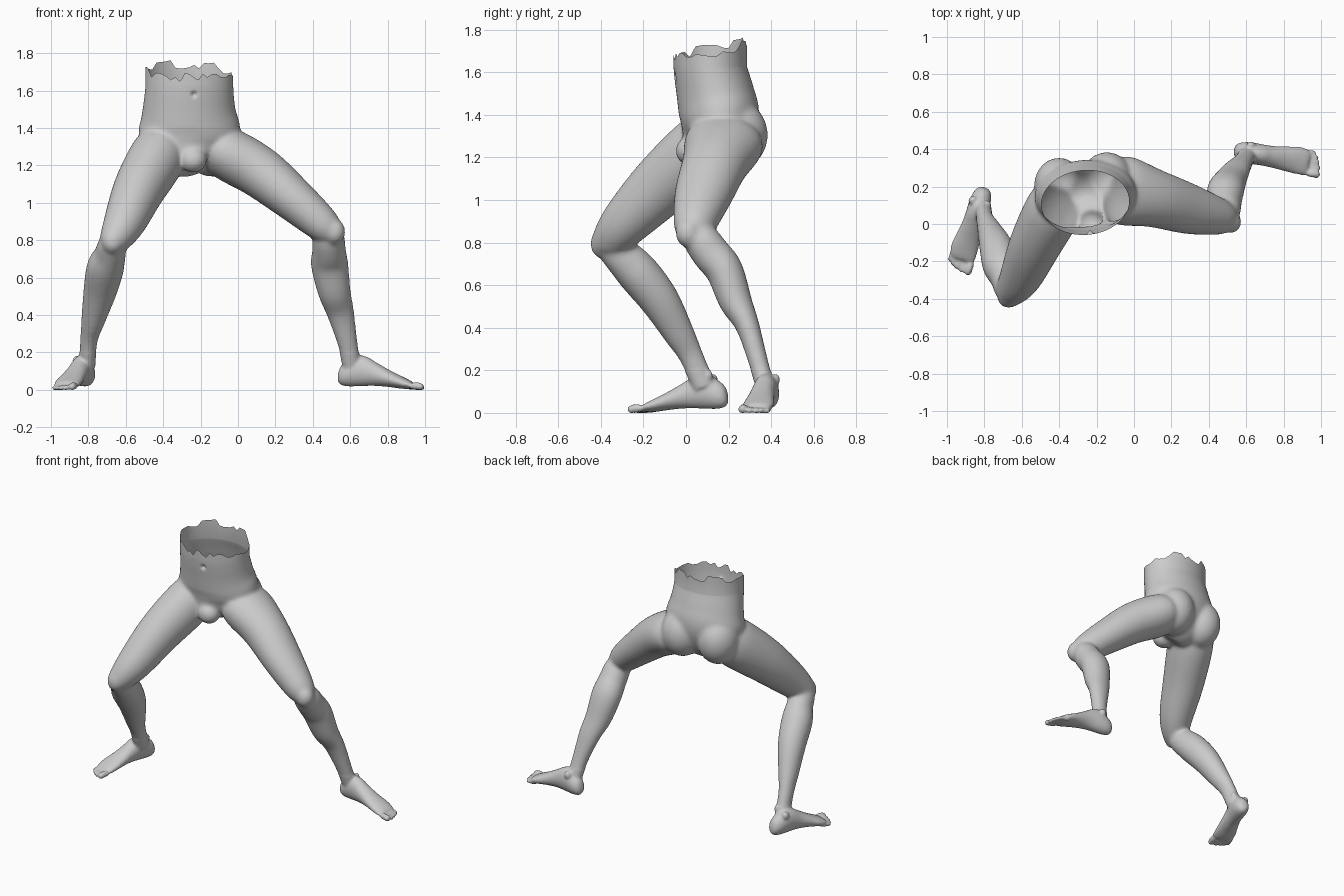
import bpy, bmesh, math, random
from mathutils import Vector, Matrix

if "Cube" in bpy.data.objects:
    bpy.data.objects.remove(bpy.data.objects["Cube"], do_unlink=True)

random.seed(4)
bm = bmesh.new()


def spline(keys, steps=6):
    """Catmull-Rom interpolation through tuples of any size."""
    pts = [keys[0]] + list(keys) + [keys[-1]]
    out = []
    for i in range(1, len(pts) - 2):
        p0, p1, p2, p3 = pts[i - 1:i + 3]
        for k in range(steps):
            t = k / steps
            out.append([0.5 * (2 * b + (c - a) * t + (2 * a - 5 * b + 4 * c - d) * t * t
                               + (3 * b - a - 3 * c + d) * t ** 3)
                        for a, b, c, d in zip(p0, p1, p2, p3)])
    return out + [list(keys[-1])]


def loft(keys, ref, sides=40, fixed=None):
    """Closed tube through (x, y, z, a, b) ellipses; a is measured along ref."""
    secs = spline(keys)
    rings = []
    for i, s in enumerate(secs):
        nxt, prv = secs[min(i + 1, len(secs) - 1)], secs[max(i - 1, 0)]
        tan = fixed or (Vector(nxt[:3]) - Vector(prv[:3])).normalized()
        side = (Vector(ref) - tan * tan.dot(Vector(ref))).normalized()
        up = tan.cross(side)
        rings.append([bm.verts.new(Vector(s[:3]) + side * s[3] * math.cos(w) + up * s[4] * math.sin(w))
                      for w in (2 * math.pi * k / sides for k in range(sides))])
    for r0, r1 in zip(rings, rings[1:]):
        for k in range(sides):
            j = (k + 1) % sides
            bm.faces.new((r0[k], r0[j], r1[j], r1[k]))
    bm.faces.new(rings[0][::-1])
    bm.faces.new(rings[-1])


def ball(c, r, matrix=Matrix()):
    m = Matrix.Translation(c) @ matrix @ Matrix.Diagonal((*r, 1))
    bmesh.ops.create_uvsphere(bm, u_segments=24, v_segments=16, radius=1, matrix=m)


# Abdomen and pelvis
loft([(-.26, .11, 1.85, .235, .17), (-.26, .11, 1.65, .235, .17), (-.262, .138, 1.5, .25, .182),
      (-.26, .155, 1.4, .272, .188), (-.265, .14, 1.3, .25, .165), (-.26, .11, 1.22, .16, .13),
      (-.25, .09, 1.18, .07, .07)], (1, .08, 0))
# Buttocks and pubic mound
ball((-.4, .205, 1.31), (.135, .15, .165))
ball((-.145, .235, 1.31), (.14, .15, .165))
ball((-.24, .02, 1.235), (.075, .07, .07))

# Left thigh and shin
loft([(-.14, .2, 1.32, .13, .1), (-.06, .18, 1.27, .185, .14), (.115, .135, 1.17, .155, .138),
      (.295, .08, 1.025, .135, .118), (.45, .04, .89, .1, .095), (.5, .03, .835, .07, .07)], (0, 1, 0))
loft([(.475, .04, .87, .06, .06), (.483, .07, .82, .085, .085), (.487, .12, .75, .09, .09),
      (.49, .18, .674, .1, .088), (.515, .232, .53, .088, .078), (.548, .288, .416, .074, .057),
      (.587, .338, .25, .054, .047), (.61, .375, .12, .05, .045)], (1, 0, 0))
ball((.515, .01, .85), (.06, .06, .07))

# Right thigh and shin
loft([(-.38, .17, 1.34, .12, .12), (-.43, .08, 1.25, .15, .16), (-.528, -.108, 1.08, .138, .147),
      (-.605, -.28, .905, .113, .117), (-.66, -.36, .805, .083, .088),
      (-.675, -.375, .77, .06, .065)], (1, 0, 0))
loft([(-.665, -.37, .82, .06, .06), (-.675, -.34, .78, .075, .08), (-.685, -.285, .725, .085, .092),
      (-.71, -.22, .655, .1, .1), (-.737, -.125, .535, .09, .093), (-.775, -.032, .375, .064, .073),
      (-.797, .025, .27, .047, .058), (-.808, .085, .13, .045, .055)], (1, 0, 0))
ball((-.67, -.395, .8), (.06, .055, .07))


def foot(origin, direction, outer):
    """Foot lofted from heel to ball, with five toes, big toe on the inner side."""
    o, d, v = Vector((*origin, 0)), Vector((*direction, 0)), Vector((*outer, 0))
    profile = [(0, .05, .09, .018, 0), (.015, .032, .13, .038, 0), (.05, .024, .16, .052, 0),
               (.1, .024, .19, .057, 0), (.155, .026, .182, .056, 0), (.21, .026, .15, .058, 0),
               (.28, .02, .11, .066, .002), (.34, .012, .08, .073, .004),
               (.385, .01, .058, .07, 0), (.405, .018, .045, .058, -.004)]
    loft([(*(o + d * u + v * c + Vector((0, 0, (lo + hi) / 2))), w, (hi - lo) / 2)
          for u, lo, hi, w, c in profile], v, fixed=d)
    rot = Matrix((d, v, (0, 0, 1))).transposed().to_4x4()
    toes = [(-.053, .432, .02), (-.018, .43, .0135), (.01, .421, .013), (.036, .409, .0125), (.059, .393, .012)]
    for off, u, r in toes:
        p = o + v * off
        ball(p + d * u + Vector((0, 0, r + .006)), (.042, r, r), rot)
        ball(p + d * (u + .024) + Vector((0, 0, r + .002)), (.02, r * 1.05, r), rot)
    # Ankle bones
    for sgn in (-1, 1):
        ball(o + d * .085 + v * .04 * sgn + Vector((0, 0, .17 + .01 * -sgn)), (.024, .022, .028), rot)


foot((.535, .395), (.985, -.17), (.17, .985))
foot((-.798, .195), (-.306, -.952), (-.952, .306))

# Fuse the parts into one skin
bmesh.ops.recalc_face_normals(bm, faces=bm.faces[:])
mesh = bpy.data.meshes.new("lower_body")
bm.to_mesh(mesh)
bm.free()
body = bpy.data.objects.new("lower_body", mesh)
bpy.context.collection.objects.link(body)
rem = body.modifiers.new("fuse", 'REMESH')
rem.mode = 'VOXEL'
rem.voxel_size = .0085
bpy.context.view_layer.update()
fused = bpy.data.meshes.new_from_object(body.evaluated_get(bpy.context.evaluated_depsgraph_get()))
body.modifiers.clear()
body.data = fused
fused.name = "lower_body"

bm = bmesh.new()
bm.from_mesh(fused)
# Soften the joins, feet less than the rest
for i in range(16):
    bmesh.ops.smooth_vert(bm, verts=[v for v in bm.verts if i < 2 or v.co.z > .2], factor=.5,
                          use_axis_x=True, use_axis_y=True, use_axis_z=True)
# Navel
for v in bm.verts:
    if v.co.y < .05 and v.co.z > 1.5:
        v.co.y += .02 * math.exp(-((v.co.x + .235) ** 2 + (v.co.z - 1.585) ** 2) / .00016)

# Open the waist and raise a torn rim
bmesh.ops.bisect_plane(bm, geom=bm.verts[:] + bm.edges[:] + bm.faces[:], plane_co=(0, 0, 1.63),
                       plane_no=(0, 0, 1), clear_outer=True)
rim = [e for e in bm.edges if e.is_boundary]
new = bmesh.ops.extrude_edge_only(bm, edges=rim)["geom"]
teeth = [random.uniform(-.028, .028) for _ in range(44)]
for v in new:
    if isinstance(v, bmesh.types.BMVert):
        w = (math.atan2(v.co.y - .11, v.co.x + .26) / (2 * math.pi) % 1) * 44
        k = int(w)
        jag = teeth[k % 44] + (teeth[(k + 1) % 44] - teeth[k % 44]) * (w - k)
        v.co.z = 1.675 + .2 * (v.co.y + .05) - .05 * (v.co.x + .26) + jag
bmesh.ops.recalc_face_normals(bm, faces=bm.faces[:])
# Stand the toes on the ground
low = min(v.co.z for v in bm.verts)
bmesh.ops.translate(bm, verts=bm.verts[:], vec=(0, 0, -low))
for f in bm.faces:
    f.smooth = True
bm.to_mesh(fused)
bm.free()

# Plain grey skin
mat = bpy.data.materials.new("light grey")
mat.use_nodes = True
grey = (.6, .6, .6, 1)
mat.diffuse_color = grey
mat.node_tree.nodes["Principled BSDF"].inputs["Base Color"].default_value = grey
fused.materials.clear()
fused.materials.append(mat)
